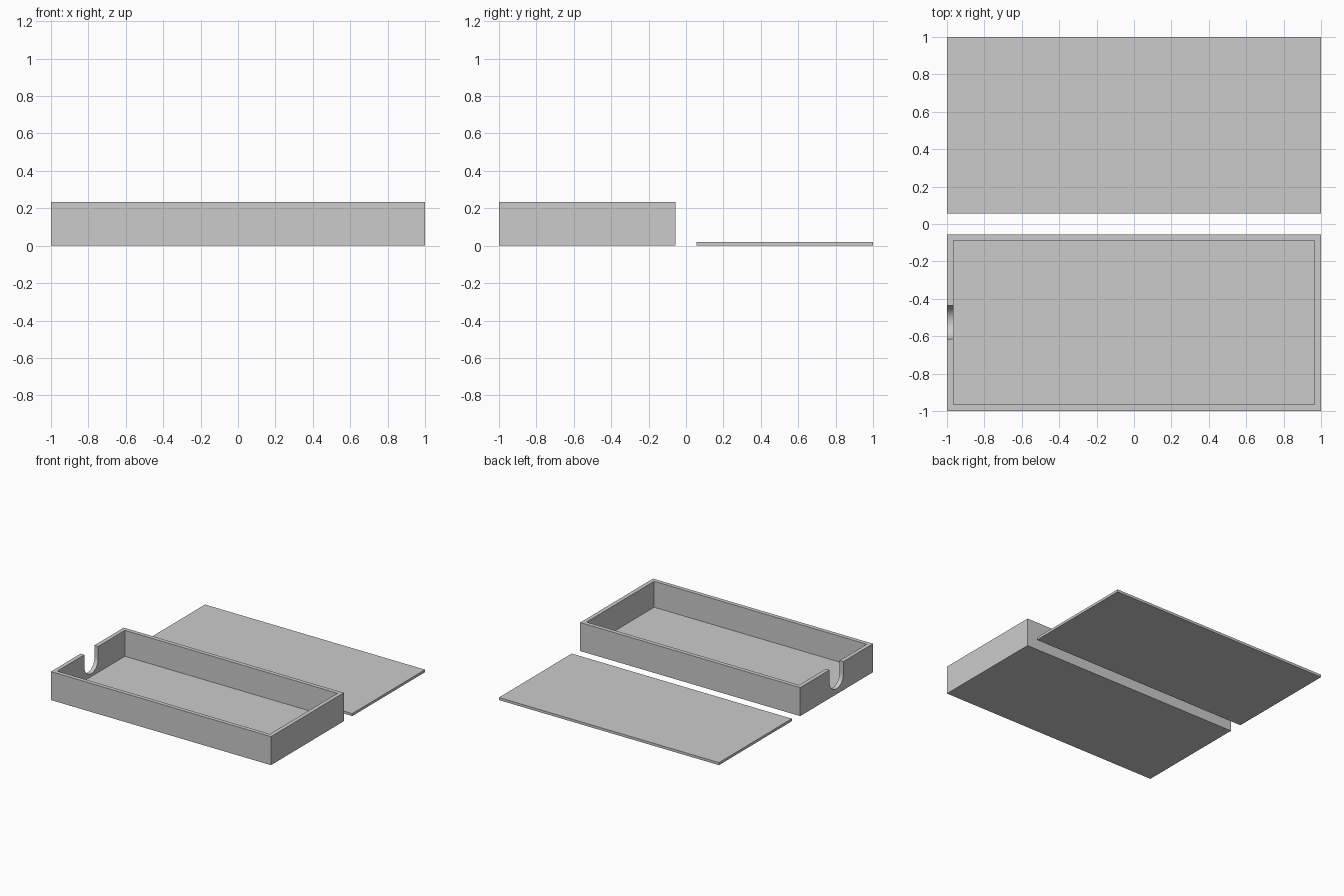
import bpy
import bmesh
from math import cos, sin, pi, radians
from mathutils import Vector

cube = bpy.data.objects.get("Cube")
if cube:
    bpy.data.objects.remove(cube, do_unlink=True)

# Dimensions
TRAY_H, WALL, SHEET = 0.234, 0.034, 0.021
GAP = 0.055
NOTCH_Y, NOTCH_Z, NOTCH_R = -0.525, 0.135, 0.09

# Single grey plastic
grey = bpy.data.materials.new("plain grey")
grey.use_nodes = True
colour = (0.6, 0.6, 0.6, 1)
grey.diffuse_color = colour
grey.node_tree.nodes["Principled BSDF"].inputs["Base Color"].default_value = colour


def prism(name, outline, direction):
    """Extrude a closed outline of points along a direction."""
    bm = bmesh.new()
    face = bm.faces.new([bm.verts.new(p) for p in outline])
    extruded = bmesh.ops.extrude_face_region(bm, geom=[face])["geom"]
    top = [v for v in extruded if isinstance(v, bmesh.types.BMVert)]
    bmesh.ops.translate(bm, verts=top, vec=Vector(direction))
    bmesh.ops.recalc_face_normals(bm, faces=bm.faces)
    mesh = bpy.data.meshes.new(name)
    bm.to_mesh(mesh)
    bm.free()
    mesh.materials.append(grey)
    obj = bpy.data.objects.new(name, mesh)
    bpy.context.collection.objects.link(obj)
    return obj


def block(name, x, y0, y1, z0, z1):
    """Box symmetric in x."""
    outline = [(-x, y0, z0), (x, y0, z0), (x, y1, z0), (-x, y1, z0)]
    return prism(name, outline, (0, 0, z1 - z0))


def cut(target, cutter):
    """Subtract the cutter and discard it."""
    cutter.hide_render = True
    mod = target.modifiers.new("cut", "BOOLEAN")
    mod.operation = "DIFFERENCE"
    mod.solver = "EXACT"
    mod.object = cutter
    bpy.context.view_layer.objects.active = target
    bpy.ops.object.modifier_apply(modifier=mod.name)
    bpy.data.objects.remove(cutter, do_unlink=True)


# Lid: flat sheet lying behind the tray
block("lid", 1, GAP, 1, 0, SHEET)

# Tray: open box with hollow interior
tray = block("tray", 1, -1, -GAP, 0, TRAY_H)
cut(tray, block("cavity_cutter", 1 - WALL, WALL - 1, -GAP - WALL, SHEET, 0.4))

# Round-bottomed cable notch through the right end wall
steps = 24
arc = [pi + pi * i / steps for i in range(steps + 1)]
u_shape = [(-1.1, NOTCH_Y + NOTCH_R * cos(a), NOTCH_Z + NOTCH_R * sin(a)) for a in arc]
u_shape += [(-1.1, NOTCH_Y + NOTCH_R, 0.4), (-1.1, NOTCH_Y - NOTCH_R, 0.4)]
cut(tray, prism("notch_cutter", u_shape, (0.2, 0, 0)))

# Smooth the notch curve, keep the box edges sharp
bpy.ops.object.select_all(action="DESELECT")
tray.select_set(True)
bpy.context.view_layer.objects.active = tray
bpy.ops.object.shade_smooth_by_angle(angle=radians(30))
